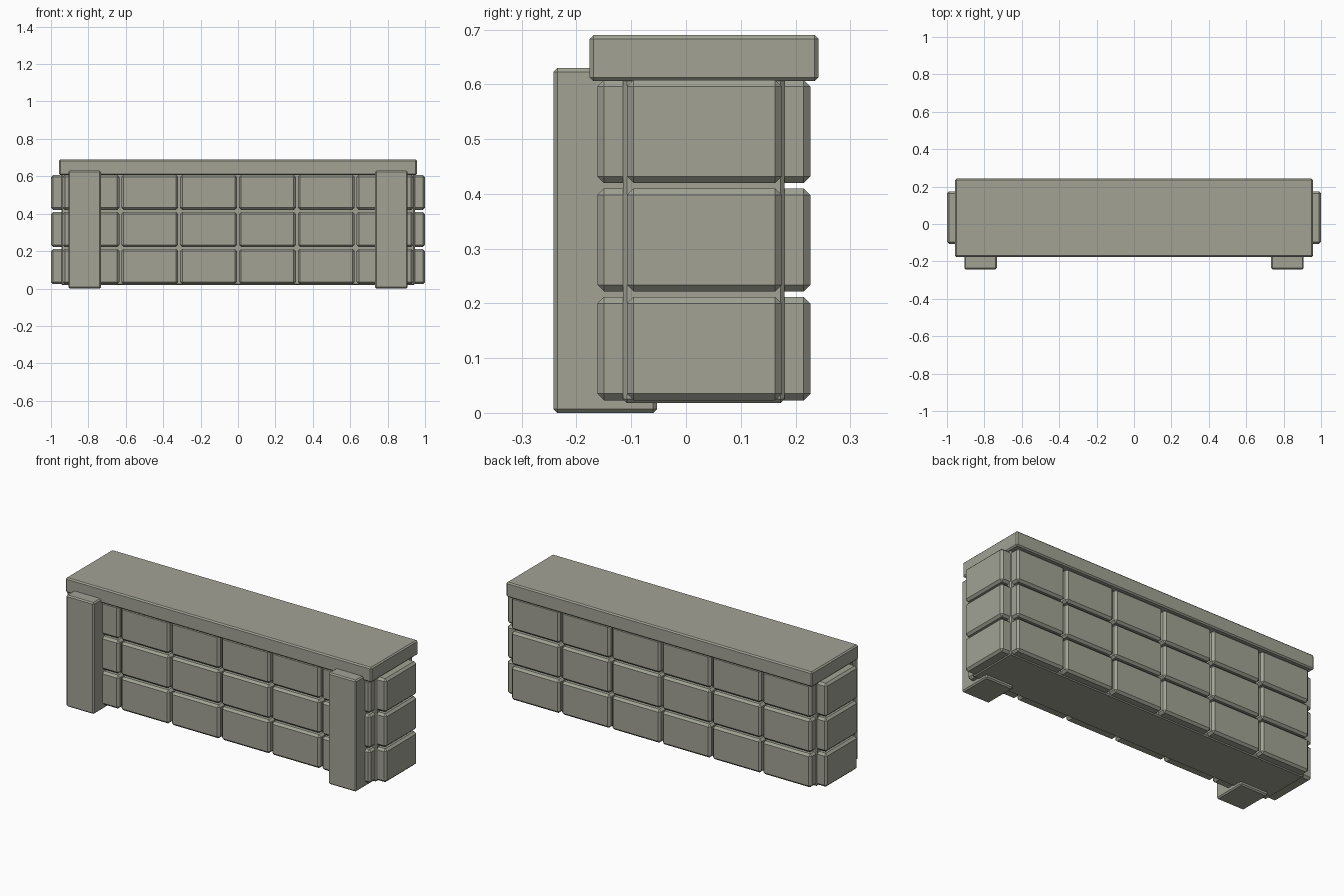
import bpy, bmesh
from mathutils import Vector

if "Cube" in bpy.data.objects:
    bpy.data.objects.remove(bpy.data.objects["Cube"])

stone = bpy.data.materials.new("grey_stone")
stone.diffuse_color = (0.36, 0.365, 0.30, 1)
stone.use_nodes = True
stone.node_tree.nodes["Principled BSDF"].inputs["Base Color"].default_value = stone.diffuse_color


def box(name, lo, hi, chamfer):
    """Chamfered box between two corners."""
    lo, hi = Vector(lo), Vector(hi)
    bm = bmesh.new()
    bmesh.ops.create_cube(bm, size=1)
    for v in bm.verts:
        v.co = Vector([(lo[i] + hi[i]) / 2 + v.co[i] * (hi[i] - lo[i]) for i in range(3)])
    bmesh.ops.bevel(bm, geom=bm.edges[:], offset=chamfer, segments=1,
                    profile=0.5, affect='EDGES')
    mesh = bpy.data.meshes.new(name)
    bm.to_mesh(mesh)
    bm.free()
    mesh.materials.append(stone)
    ob = bpy.data.objects.new(name, mesh)
    bpy.context.collection.objects.link(ob)
    return ob


# Wall core and coping slab
box("wall_core", (-0.945, -0.115, 0.018), (0.945, 0.18, 0.62), 0.007)
box("coping_slab", (-0.957, -0.176, 0.606), (0.957, 0.242, 0.69), 0.007)

# Front pillars
for side, x in (("left", -0.82), ("right", 0.82)):
    box(f"{side}_pillar", (x - 0.087, -0.242, 0), (x + 0.087, -0.053, 0.63), 0.007)

# Three courses of blocks on all four sides
for row, (z0, z1) in enumerate(((0.023, 0.212), (0.222, 0.41), (0.42, 0.608))):
    for col in range(6):
        x = (col - 2.5) * 0.3145
        box(f"front_block_{row}_{col}", (x - 0.152, -0.162, z0), (x + 0.152, -0.09, z1), 0.012)
        box(f"back_block_{row}_{col}", (x - 0.152, 0.155, z0), (x + 0.152, 0.227, z1), 0.012)
    box(f"left_block_{row}", (-1.0, -0.108, z0), (-0.925, 0.175, z1), 0.012)
    box(f"right_block_{row}", (0.925, -0.108, z0), (1.0, 0.175, z1), 0.012)
